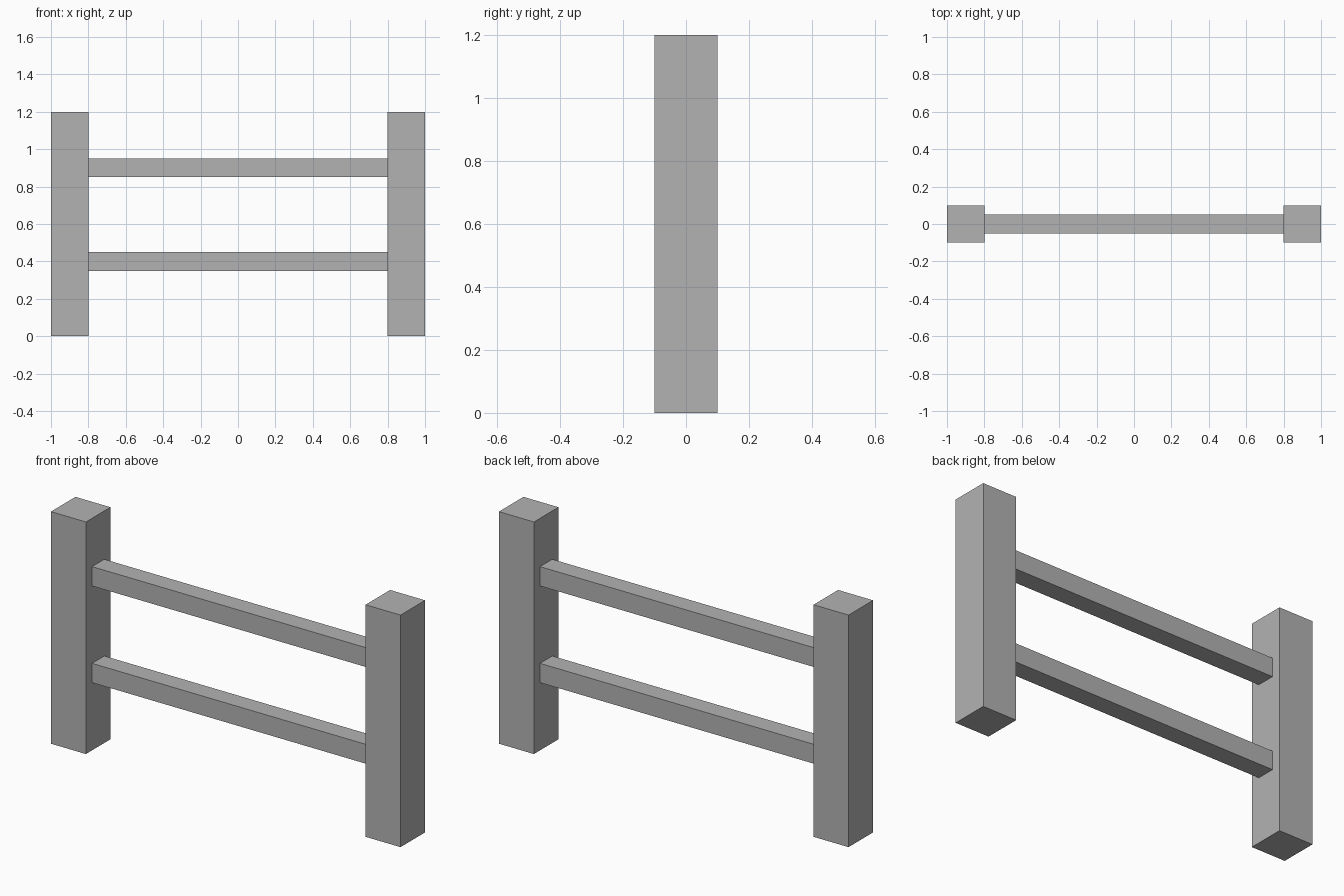
import bpy

if "Cube" in bpy.data.objects:
    bpy.data.objects.remove(bpy.data.objects["Cube"])

# Single flat grey for the whole fence
grey = bpy.data.materials.new("plain_grey")
grey.diffuse_color = (0.45, 0.45, 0.45, 1)
grey.use_nodes = True
grey.node_tree.nodes["Principled BSDF"].inputs["Base Color"].default_value = grey.diffuse_color


def box(name, center, size):
    bpy.ops.mesh.primitive_cube_add(size=1, location=center)
    obj = bpy.context.object
    obj.name = name
    obj.scale = size
    bpy.ops.object.transform_apply(location=False, rotation=False, scale=True)
    obj.data.materials.append(grey)
    return obj


# Square upright posts
for side, x in (("left", -0.9), ("right", 0.9)):
    box(f"{side}_post", (x, 0, 0.6), (0.2, 0.2, 1.2))

# Horizontal rails between the posts
for level, z in (("lower", 0.4), ("upper", 0.9)):
    box(f"{level}_rail", (0, 0, z), (1.6, 0.1, 0.1))
